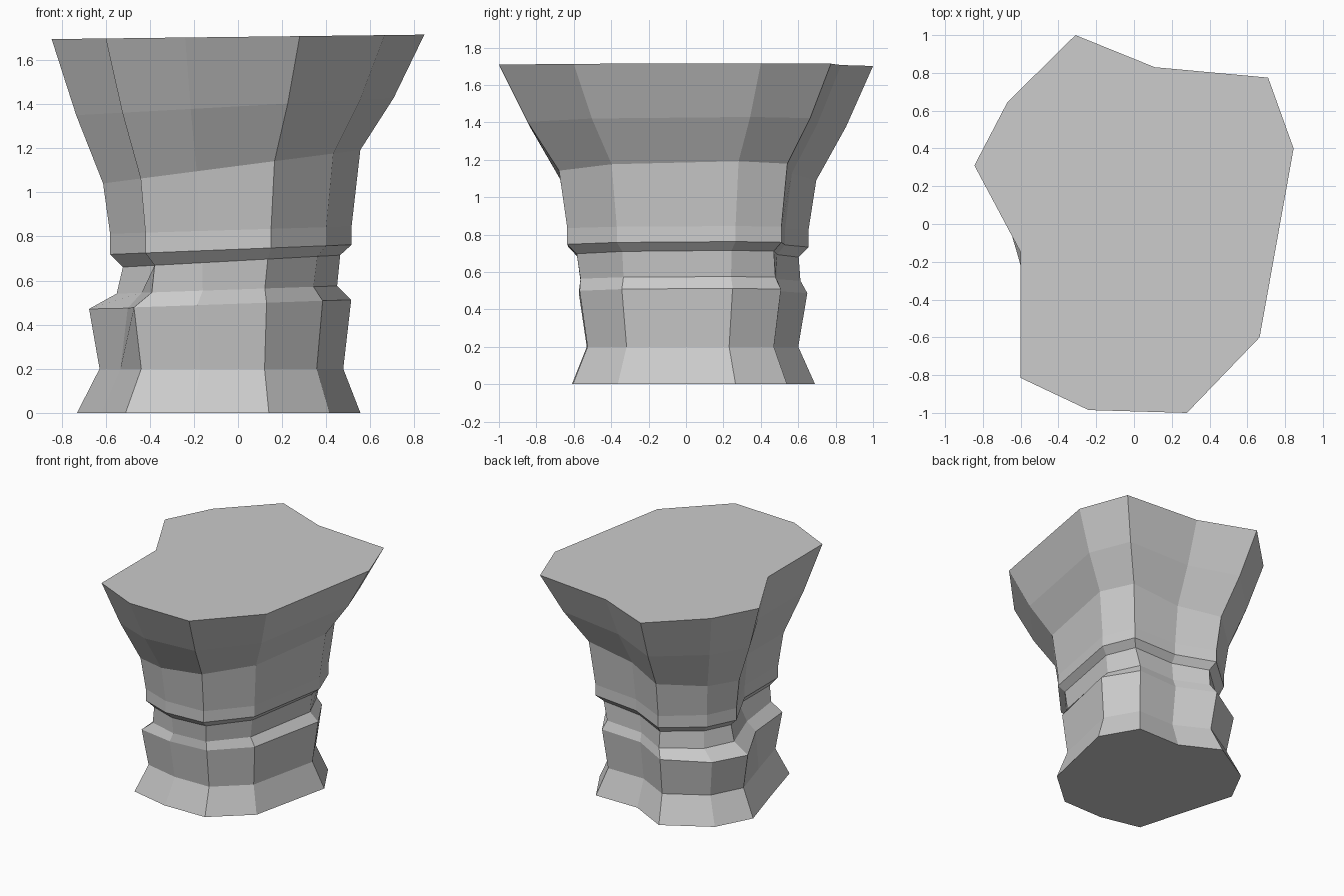
import bpy, bmesh
from mathutils import Vector

if "Cube" in bpy.data.objects:
    bpy.data.objects.remove(bpy.data.objects["Cube"])

# Three hand-shaped outlines, counter-clockwise from the front left corner
FOOT = [(-.51, -.54), (-.2, -.61), (.14, -.605), (.415, -.365), (.555, .265), (.395, .54),
        (.04, .54), (-.25, .69), (-.59, .49), (-.73, .22), (-.62, -.15)]
NECK = [(-.42, -.53), (-.18, -.63), (.15, -.635), (.40, -.37), (.515, .265), (.42, .51),
        (.06, .53), (-.22, .655), (-.48, .43), (-.58, .21), (-.42, -.12)]
CAP = [(-.6, -.815), (-.24, -.985), (.28, -1), (.665, -.6), (.845, .4), (.71, .775),
       (.11, .83), (-.31, 1), (-.67, .645), (-.845, .31), (-.6, -.15)]

# Each ring: lower outline, upper outline, blend, x scale, y scale, height, tilt along x
RINGS = [
    (FOOT, NECK, 0, 1, 1, 0, 0),
    (FOOT, NECK, 0, .86, .87, .2, 0),
    (FOOT, NECK, 0, .925, .94, .495, .035),
    (FOOT, NECK, .5, .84, .91, .56, .035),
    (NECK, CAP, 0, .90, .92, .69, .055),
    (NECK, CAP, 0, 1, 1, .742, .04),
    (NECK, CAP, 0, 1, 1, .83, .03),
    (NECK, CAP, .12, 1, 1, 1.12, .13),
    (NECK, CAP, .58, 1, 1, 1.39, .055),
    (NECK, CAP, 1, 1, 1, 1.705, .012),
]

bm = bmesh.new()
loops = []
for low, high, t, sx, sy, z, tilt in RINGS:
    loop = []
    for a, b in zip(low, high):
        p = Vector(a).lerp(Vector(b), t)
        x, y = p.x * sx, p.y * sy
        loop.append(bm.verts.new((x, y, z + tilt * x)))
    loops.append(loop)

# Dent in the left side of the lower band
loops[2][10].co.x = -.50

# Side walls and end caps
n = len(FOOT)
for lo, hi in zip(loops, loops[1:]):
    for i in range(n):
        j = (i + 1) % n
        bm.faces.new((lo[i], lo[j], hi[j], hi[i]))
bm.faces.new(loops[0][::-1])
bm.faces.new(loops[-1])
bm.normal_update()

mesh = bpy.data.meshes.new("rock_pedestal")
bm.to_mesh(mesh)
bm.free()
bpy.context.collection.objects.link(bpy.data.objects.new("rock_pedestal", mesh))
